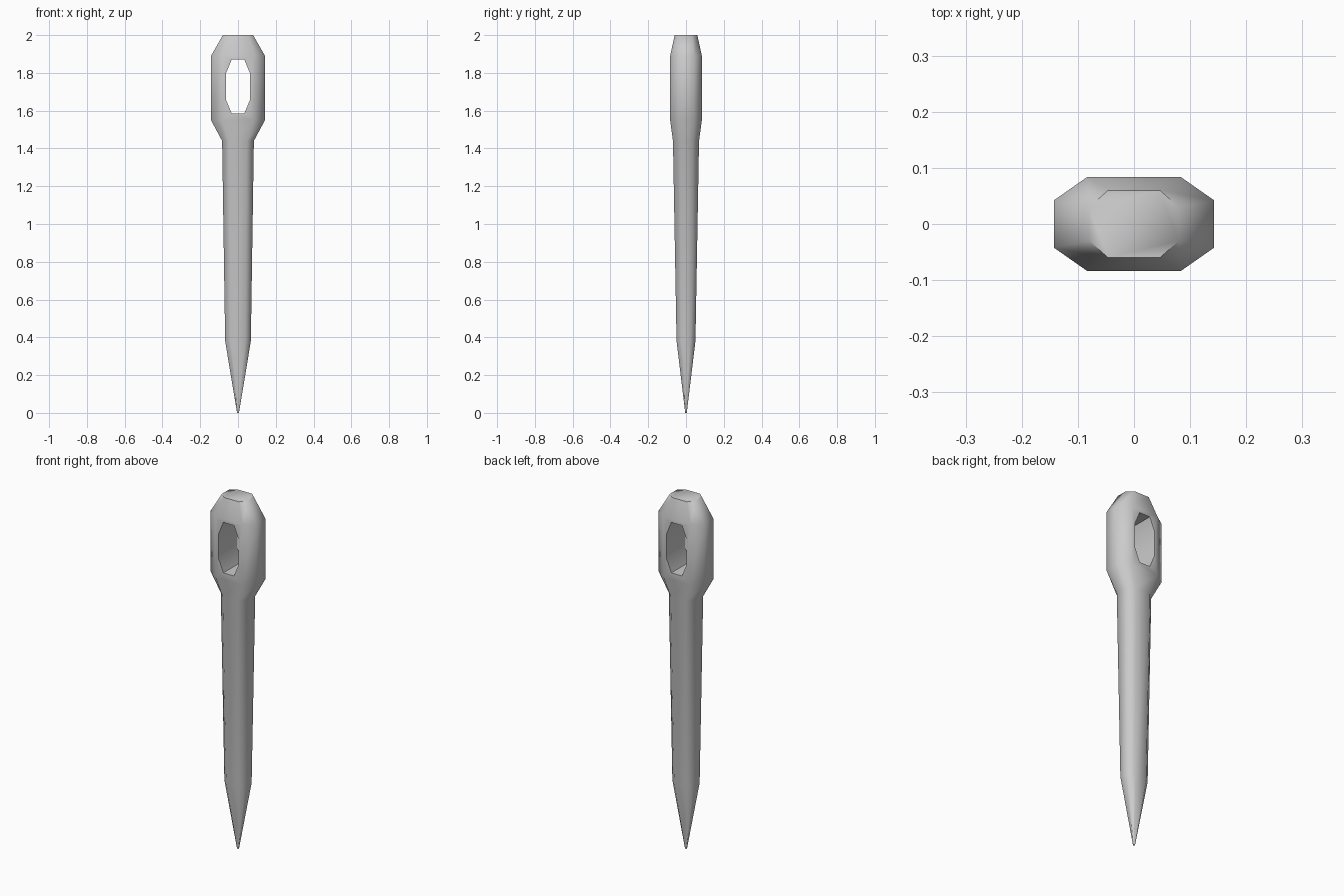
import bpy, bmesh

if "Cube" in bpy.data.objects:
    bpy.data.objects.remove(bpy.data.objects["Cube"])


def loft(name, rings):
    """Skin a stack of closed rings and cap both ends."""
    bm = bmesh.new()
    loops = [[bm.verts.new(p) for p in ring] for ring in rings]
    for a, b in zip(loops, loops[1:]):
        n = len(a)
        for i in range(n):
            j = (i + 1) % n
            bm.faces.new((a[i], a[j], b[j], b[i]))
    bm.faces.new(loops[0])
    bm.faces.new(loops[-1])
    bmesh.ops.recalc_face_normals(bm, faces=bm.faces)
    mesh = bpy.data.meshes.new(name)
    bm.to_mesh(mesh)
    bm.free()
    obj = bpy.data.objects.new(name, mesh)
    bpy.context.collection.objects.link(obj)
    return obj


def octagon(a, b, ia, ib):
    """Octagon with half sizes a, b and corner points at ia, ib."""
    return [(a, -ib), (a, ib), (ia, b), (-ia, b),
            (-a, ib), (-a, -ib), (-ia, -b), (ia, -b)]


# Needle body: height, half width, half depth, flat half width, flat half depth
sections = [
    (0.00, 0.005, 0.004, 0.003, 0.002),
    (0.38, 0.068, 0.050, 0.038, 0.025),
    (1.44, 0.084, 0.069, 0.047, 0.034),
    (1.55, 0.143, 0.084, 0.083, 0.042),
    (1.89, 0.143, 0.084, 0.083, 0.042),
    (2.00, 0.080, 0.060, 0.046, 0.030),
]
needle = loft("needle", [[(x, y, z) for x, y in octagon(a, b, ia, ib)]
                         for z, a, b, ia, ib in sections])

# Eye: an elongated octagon cut from front to back
eye = octagon(0.063, 0.143, 0.033, 0.071)
cutter = loft("eye_cutter", [[(x, y, 1.728 + z) for x, z in eye]
                             for y in (-0.3, 0.3)])
cutter.hide_render = True
cut = needle.modifiers.new("eye", 'BOOLEAN')
cut.operation = 'DIFFERENCE'
cut.solver = 'EXACT'
cut.object = cutter

bpy.context.view_layer.objects.active = needle
needle.select_set(True)
bpy.ops.object.modifier_apply(modifier=cut.name)
bpy.data.objects.remove(cutter)

# Smooth sides, crisp eye rim
bpy.ops.object.shade_smooth_by_angle(angle=1.1)
